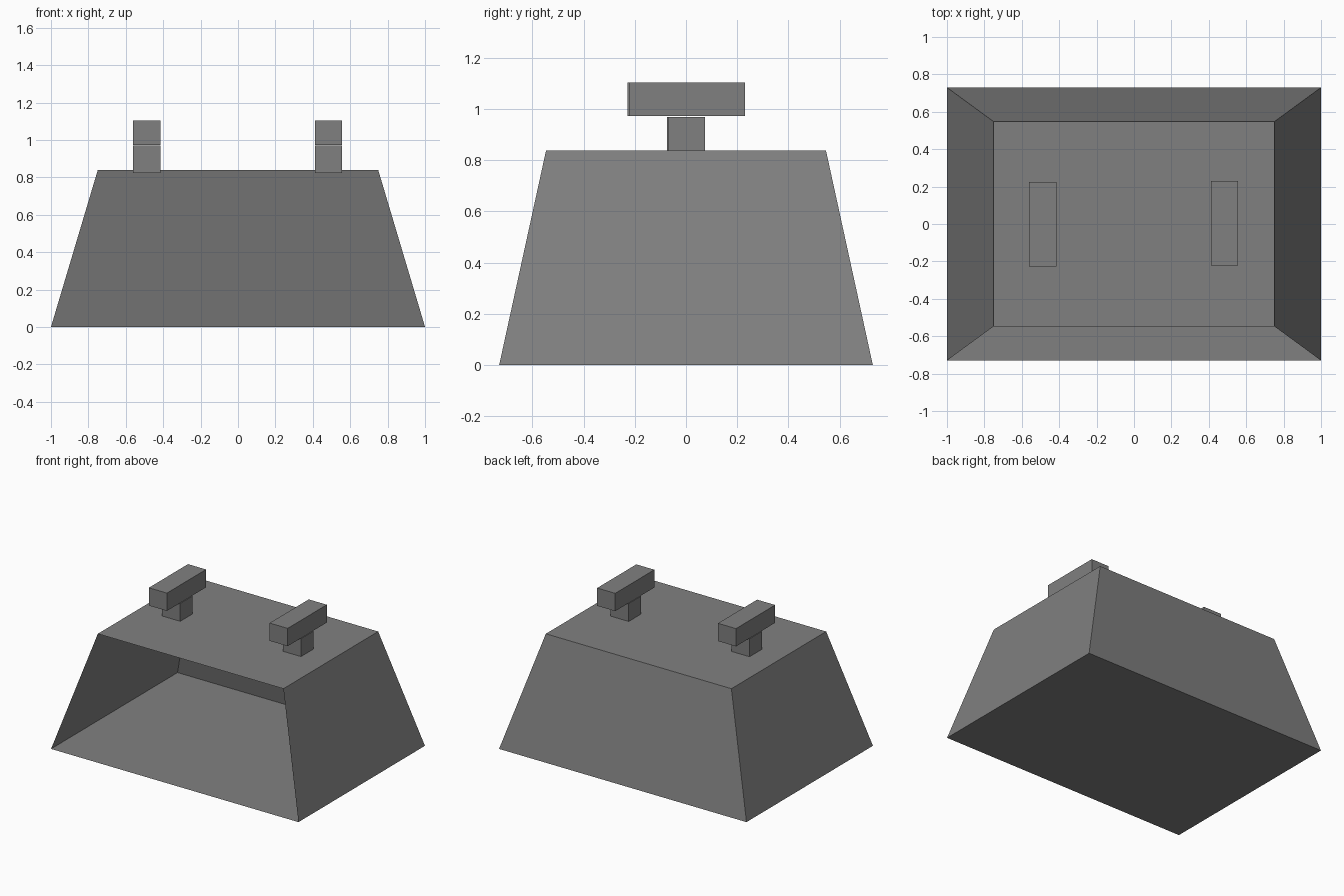
import bpy, bmesh
from mathutils import Matrix

if "Cube" in bpy.data.objects:
    bpy.data.objects.remove(bpy.data.objects["Cube"])

grey = bpy.data.materials.new("mid grey")
grey.diffuse_color = (0.216, 0.216, 0.216, 1)
grey.use_nodes = True
grey.node_tree.nodes["Principled BSDF"].inputs["Base Color"].default_value = grey.diffuse_color


def finish(bm, name):
    mesh = bpy.data.meshes.new(name)
    bm.to_mesh(mesh)
    bm.free()
    mesh.materials.append(grey)
    obj = bpy.data.objects.new(name, mesh)
    bpy.context.collection.objects.link(obj)
    return obj


def box(name, x, y, z):
    """Box from (min, max) ranges."""
    bm = bmesh.new()
    bmesh.ops.create_cube(bm, size=1)
    for v in bm.verts:
        v.co = [r[0] if c < 0 else r[1] for c, r in zip(v.co, (x, y, z))]
    return finish(bm, name)


# Tapered housing: thin shell, open at the front
bm = bmesh.new()
bmesh.ops.create_cube(bm, size=2)
front = [f for f in bm.faces if f.normal.y < -0.5]
bmesh.ops.delete(bm, geom=front, context='FACES_ONLY')
for v in bm.verts:
    hx, hy, z = (0.75, 0.547, 0.838) if v.co.z > 0 else (1.0, 0.73, 0.0)
    v.co = (v.co.x * hx, v.co.y * hy, z)
finish(bm, "housing")

# Two T-shaped handles on the roof
for side, x, shift in (("left", (-0.561, -0.415), -0.002), ("right", (0.411, 0.557), 0.004)):
    box(side + "_post", x, (-0.072 + shift, 0.07 + shift), (0.823, 0.969))
    box(side + "_bar", x, (-0.226 + shift, 0.226 + shift), (0.973, 1.103))
